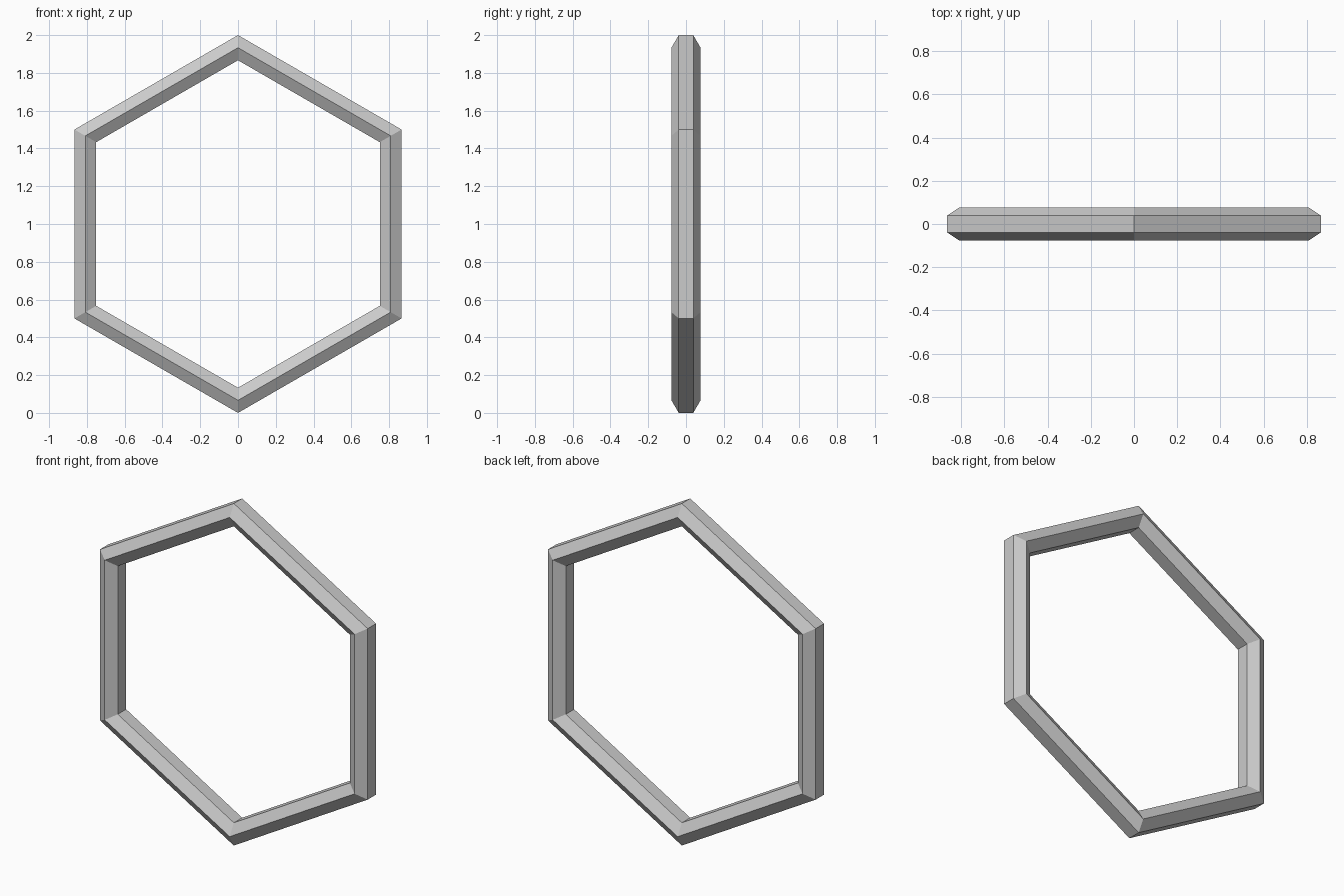
import bpy, bmesh
from math import sin, cos, pi

if "Cube" in bpy.data.objects:
    bpy.data.objects.remove(bpy.data.objects["Cube"])

SIDES = 6          # corners of the ring
PROFILE = 6        # corners of the bar cross-section
BAR = 0.077        # cross-section radius
RING = 1 - BAR * cos(pi / 6)   # centreline radius, so the outer corners reach 1

# Upright hexagonal ring with a mitred hexagonal bar
bm = bmesh.new()
loops = []
for i in range(SIDES):
    a = pi / 2 + 2 * pi * i / SIDES
    loop = []
    for j in range(PROFILE):
        b = pi / 6 + 2 * pi * j / PROFILE
        r = RING + BAR * cos(b)
        loop.append(bm.verts.new((r * cos(a), BAR * sin(b), 1 + r * sin(a))))
    loops.append(loop)

for i in range(SIDES):
    p, q = loops[i], loops[(i + 1) % SIDES]
    for j in range(PROFILE):
        k = (j + 1) % PROFILE
        bm.faces.new((p[j], p[k], q[k], q[j]))
bmesh.ops.recalc_face_normals(bm, faces=bm.faces)

mesh = bpy.data.meshes.new("hexagonal_ring")
bm.to_mesh(mesh)
bm.free()
bpy.context.collection.objects.link(bpy.data.objects.new("hexagonal_ring", mesh))
